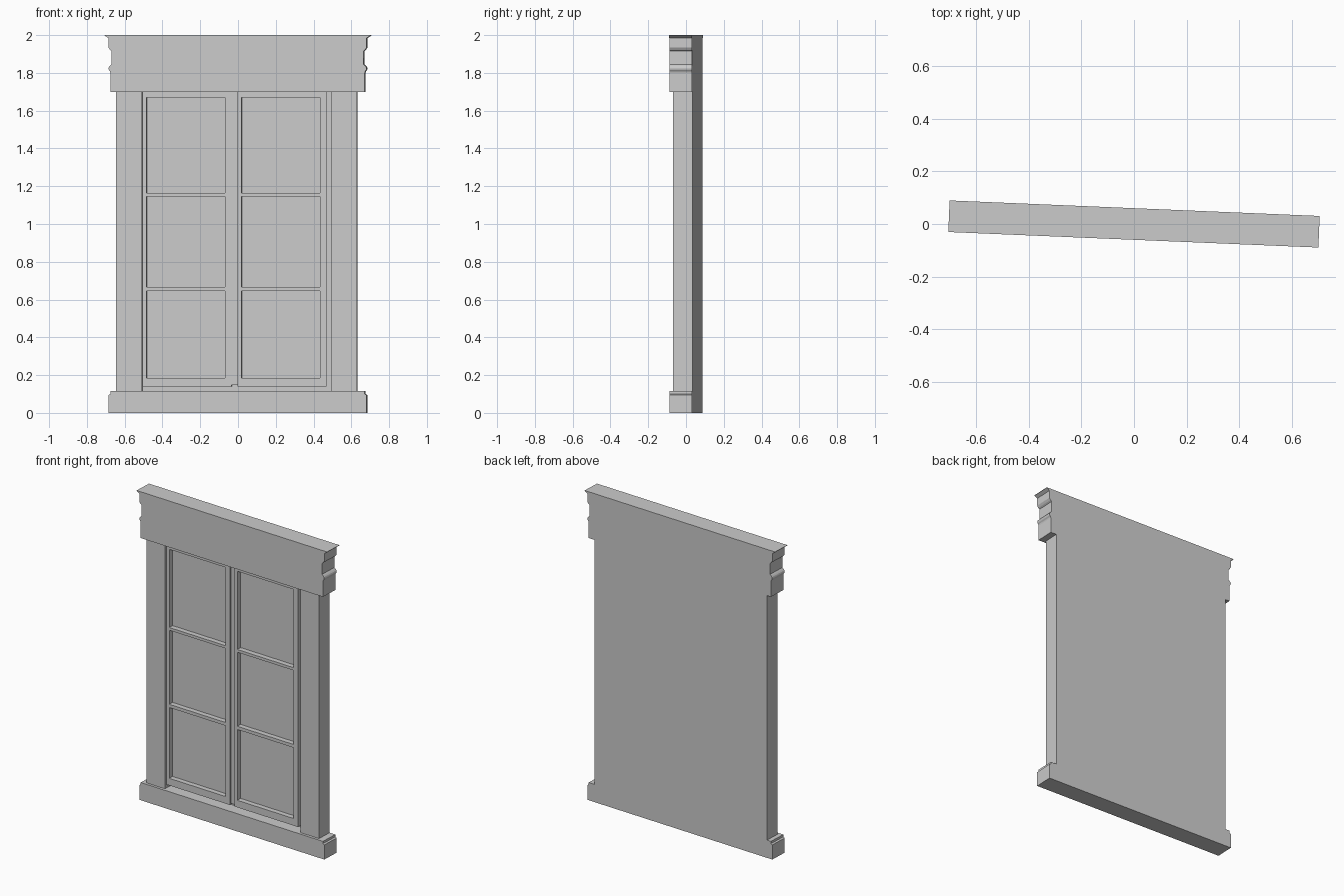
import bpy, bmesh, math

if "Cube" in bpy.data.objects:
    bpy.data.objects.remove(bpy.data.objects["Cube"])

TURN = math.radians(-2.4)   # whole window is slightly turned about z
BACK = 0.06                 # flat rear plane
SILL, HEAD = 0.115, 1.7     # bottom and top of the opening


def finish(name, bm):
    bmesh.ops.recalc_face_normals(bm, faces=bm.faces)
    mesh = bpy.data.meshes.new(name)
    bm.to_mesh(mesh)
    bm.free()
    obj = bpy.data.objects.new(name, mesh)
    bpy.context.collection.objects.link(obj)
    obj.rotation_euler.z = TURN
    return obj


def boxes(name, items):
    """One object from (x0, x1, y0, y1, z0, z1) boxes."""
    bm = bmesh.new()
    for x0, x1, y0, y1, z0, z1 in items:
        for v in bmesh.ops.create_cube(bm, size=1)["verts"]:
            v.co.x = x1 if v.co.x > 0 else x0
            v.co.y = y1 if v.co.y > 0 else y0
            v.co.z = z1 if v.co.z > 0 else z0
    return finish(name, bm)


def moulding(name, half, y0):
    """Mirror a right-hand (x, z) outline and extrude it to the back."""
    bm = bmesh.new()
    outline = half + [(-x, z) for x, z in reversed(half)]
    face = bm.faces.new([bm.verts.new((x, y0, z)) for x, z in outline])
    ext = bmesh.ops.extrude_face_region(bm, geom=[face])["geom"]
    verts = [g for g in ext if isinstance(g, bmesh.types.BMVert)]
    bmesh.ops.translate(bm, verts=verts, vec=(0, BACK - y0, 0))
    return finish(name, bm)


# Base with a stepped end
moulding("base", [(0.684, 0), (0.684, 0.095), (0.674, 0.1), (0.674, SILL)], -0.06)

# Cornice with lip, fascia and bead in its end profile
bead = [(0.668 + 0.016 * math.sin(math.pi * i / 6), 1.845 - 0.045 * i / 6)
        for i in range(7)]
moulding("cornice", [(0.674, HEAD), (0.674, 1.8)] + bead[::-1][1:] +
         [(0.667, 1.915), (0.676, 1.922), (0.684, 1.935), (0.684, 1.984),
          (0.704, 1.997), (0.704, 2.0)], -0.06)

# Side posts and the panel closing the opening
boxes("left_post", [(-0.645, -0.508, -0.043, BACK, SILL, HEAD)])
boxes("right_post", [(0.497, 0.632, -0.043, BACK, SILL, HEAD)])
boxes("back_panel", [(-0.508, 0.497, 0.02, BACK, SILL, HEAD)])

# Two sashes, each with three recessed panes
FRONT, GLASS, SASH_BOTTOM = -0.033, 0.0, 0.14
rails = [(SASH_BOTTOM, 0.186), (0.645, 0.666), (1.146, 1.164), (1.671, HEAD)]
for side, x0, x1, p0, p1 in [("left", -0.504, -0.033, -0.483, -0.068),
                             ("right", -0.002, 0.469, 0.02, 0.437)]:
    bars = [(x0, p0, FRONT, 0.02, SASH_BOTTOM, HEAD),
            (p1, x1, FRONT, 0.02, SASH_BOTTOM, HEAD)]
    bars += [(p0, p1, FRONT, 0.02, a, b) for a, b in rails]
    boxes(side + "_sash", bars)
    boxes(side + "_panes", [(p0, p1, GLASS, 0.02, a[1], b[0])
                            for a, b in zip(rails, rails[1:])])

# Slim strip between the sashes
boxes("meeting_strip", [(-0.033, -0.002, -0.025, 0.02, 0.148, HEAD)])
